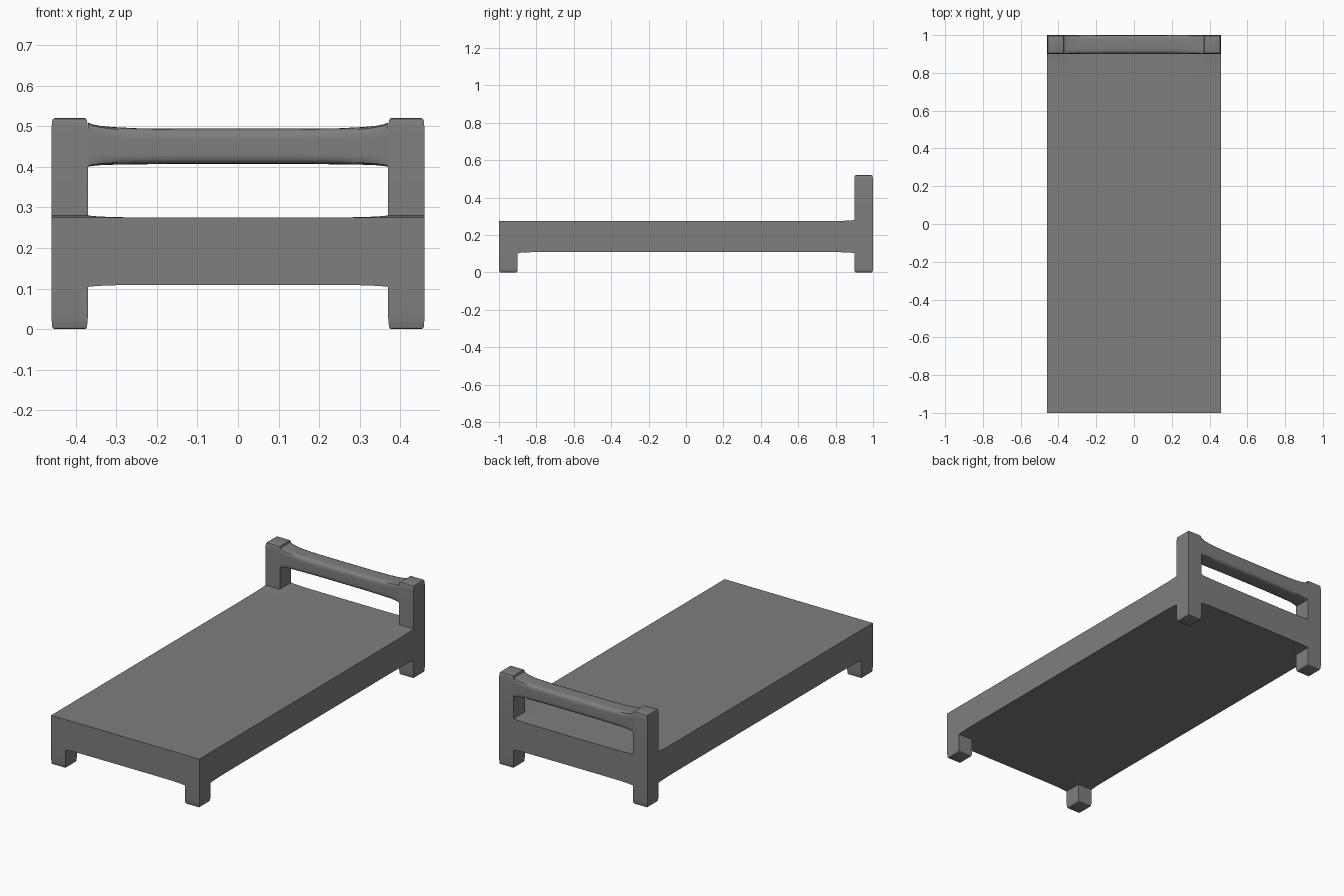
import bpy, bmesh, math

if "Cube" in bpy.data.objects:
    bpy.data.objects.remove(bpy.data.objects["Cube"])

W, L, LEG_X, LEG_Y = 0.46, 1.0, 0.37, 0.90   # outer half sizes, inner edges of legs
LOW, TOP, HEAD = 0.109, 0.275, 0.52          # slab underside, slab top, post top

dark = bpy.data.materials.new("dark_grey")
dark.diffuse_color = (0.21, 0.21, 0.21, 1)
dark.use_nodes = True
dark.node_tree.nodes["Principled BSDF"].inputs["Base Color"].default_value = dark.diffuse_color


def finish(name, bm):
    bmesh.ops.recalc_face_normals(bm, faces=bm.faces)
    mesh = bpy.data.meshes.new(name)
    bm.to_mesh(mesh)
    bm.free()
    mesh.materials.append(dark)
    ob = bpy.data.objects.new(name, mesh)
    bpy.context.collection.objects.link(ob)
    bpy.context.view_layer.objects.active = ob
    ob.select_set(True)
    bpy.ops.object.shade_smooth_by_angle(angle=math.radians(35))
    ob.select_set(False)
    return ob


def leg_distance(x, y):
    return math.hypot(max(0, LEG_X - abs(x)), max(0, LEG_Y - abs(y)))


def z_bottom(x, y):
    return LOW - 0.005 * math.exp(-leg_distance(x, y) / 0.04)


def z_top(x, y):
    flare = 0.005 * math.exp(-leg_distance(x, y) / 0.04) if y > 0 else 0
    return TOP + flare


# Slab: softly flared towards the legs, left open where legs and posts join
def build_slab():
    half_x = [0.1, 0.2, 0.27, 0.31, 0.34, 0.355, LEG_X, 0.40, W]
    half_y = [0.3, 0.6, 0.74, 0.81, 0.85, 0.875, LEG_Y, 0.95, L]
    xs = [-v for v in reversed(half_x)] + [0] + half_x
    ys = [-v for v in reversed(half_y)] + [0] + half_y
    bm = bmesh.new()
    top = [[bm.verts.new((x, y, z_top(x, y))) for y in ys] for x in xs]
    low = [[bm.verts.new((x, y, z_bottom(x, y))) for y in ys] for x in xs]
    n = len(xs) - 1
    for i in range(n):
        for j in range(n):
            cx, cy = (xs[i] + xs[i + 1]) / 2, (ys[j] + ys[j + 1]) / 2
            in_leg = abs(cx) > LEG_X and abs(cy) > LEG_Y
            for g, skip in ((top, in_leg and cy > 0), (low, in_leg)):
                if not skip:
                    bm.faces.new((g[i][j], g[i + 1][j], g[i + 1][j + 1], g[i][j + 1]))
        for k in (0, n):
            bm.faces.new((top[i][k], top[i + 1][k], low[i + 1][k], low[i][k]))
            bm.faces.new((top[k][i], top[k][i + 1], low[k][i + 1], low[k][i]))
    finish("bed_slab", bm)


# Square leg or post: open at the slab, softened at its free end
def build_post(name, sx, sy, z_join, z_tip):
    bm = bmesh.new()
    rings = []
    step = 1 if z_tip > z_join else -1
    for z, inset in ((z_join, 0), (z_tip - step * 0.03, 0), (z_tip - step * 0.006, 0.002),
                     (z_tip - step * 0.002, 0.004), (z_tip, 0.008)):
        a, b, c, d = LEG_X + inset, W - inset, LEG_Y + inset, L - inset
        rings.append([bm.verts.new((sx * x, sy * y, z))
                      for x, y in ((a, c), (b, c), (b, d), (a, d))])
    for r, s in zip(rings, rings[1:]):
        for k in range(4):
            bm.faces.new((r[k], r[(k + 1) % 4], s[(k + 1) % 4], s[k]))
    bm.faces.new(rings[-1])
    finish(name, bm)


# Headboard rail: rounded section, flaring into the posts
def build_rail():
    half = [(0.0, 0.407, 0.494, 5), (0.15, 0.407, 0.494, 5), (0.25, 0.406, 0.495, 5.5),
            (0.31, 0.405, 0.498, 6), (0.34, 0.404, 0.501, 8), (0.36, 0.402, 0.505, 12),
            (LEG_X, 0.400, 0.509, 20)]
    stations = [(-x, a, b, p) for x, a, b, p in reversed(half[1:])] + half
    bm = bmesh.new()
    rings, n = [], 40
    for x, a, b, p in stations:
        ring = []
        for k in range(n):
            t = 2 * math.pi * k / n
            c, s = math.cos(t), math.sin(t)
            r = (abs(c) ** p + abs(s) ** p) ** (-1 / p)
            ring.append(bm.verts.new((x, 0.95 + 0.0495 * r * c,
                                      (a + b) / 2 + (b - a) / 2 * r * s)))
        rings.append(ring)
    for r, s in zip(rings, rings[1:]):
        for k in range(n):
            bm.faces.new((r[k], r[(k + 1) % n], s[(k + 1) % n], s[k]))
    finish("headboard_rail", bm)


build_slab()
build_rail()
for side, sx in (("left", -1), ("right", 1)):
    build_post(f"front_leg_{side}", sx, -1, LOW - 0.005, 0.0)
    build_post(f"rear_leg_{side}", sx, 1, LOW - 0.005, 0.0)
    build_post(f"headboard_post_{side}", sx, 1, TOP + 0.005, HEAD)
